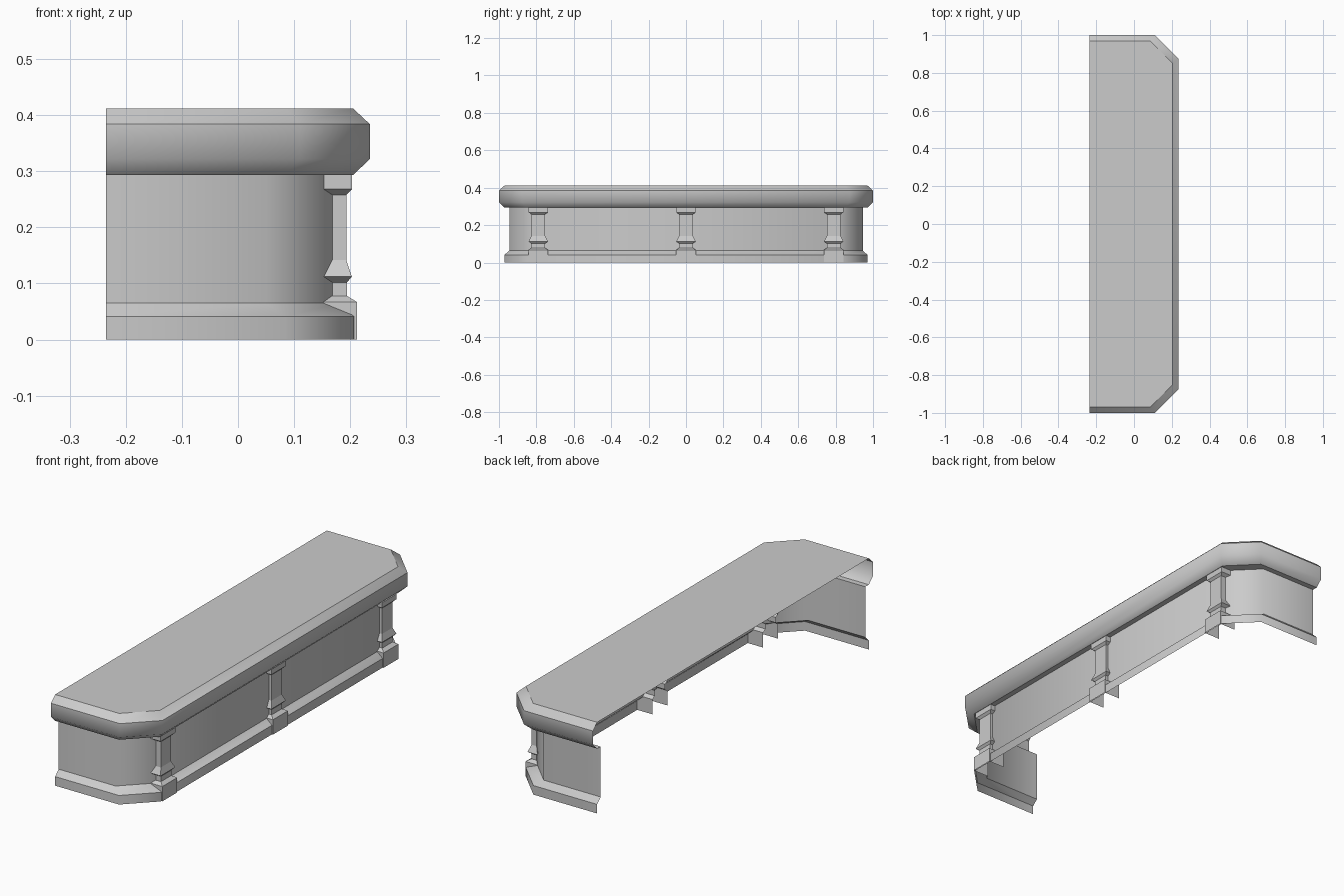
import bpy, bmesh

if "Cube" in bpy.data.objects:
    bpy.data.objects.remove(bpy.data.objects["Cube"])

BACK = -0.235


def outline(front, end, corner):
    # open-backed plan with 45 degree corners; corner = x + |y| along the chamfer
    half = [(BACK, -end), (corner - end, -end), (front, front - corner)]
    return half + [(x, -y) for x, y in reversed(half)]


def skin(name, levels, sharp=(), cap=False, smooth=True, offset=0):
    # levels: list of (plan points, z) from bottom to top
    bm = bmesh.new()
    rings = [[bm.verts.new((x, y + offset, z)) for x, y in pts] for pts, z in levels]
    for lo, hi in zip(rings, rings[1:]):
        for i in range(len(lo) - 1):
            f = bm.faces.new((lo[i], lo[i + 1], hi[i + 1], hi[i]))
            f.smooth = smooth
    if cap:
        bm.faces.new(rings[-1])
    for k in sharp:
        for a, b in zip(rings[k], rings[k][1:]):
            bm.edges.get((a, b)).smooth = False
    me = bpy.data.meshes.new(name)
    bm.to_mesh(me)
    bm.free()
    ob = bpy.data.objects.new(name, me)
    bpy.context.collection.objects.link(ob)
    return ob


wall = outline(0.18, 0.945, 0.995)
inner = outline(0.205, 0.97, 1.055)
outer = outline(0.235, 1.0, 1.11)
foot = outline(0.207, 0.97, 1.054)

# counter top with bevelled rim and underside lip
skin("counter_top", [(wall, 0.293), (inner, 0.293), (outer, 0.322),
                     (outer, 0.384), (inner, 0.412)], sharp=(1, 3, 4), cap=True)
# recessed wall panel
skin("wall_panel", [(wall, 0.065), (wall, 0.293)])
# skirting with sloped top
skin("base_skirting", [(foot, 0), (foot, 0.041), (wall, 0.065)], sharp=(1,))

# pilasters: (front x, half width, z)
profile = [(0.212, 0.053, 0), (0.212, 0.053, 0.067), (0.194, 0.037, 0.078),
           (0.194, 0.037, 0.102), (0.203, 0.052, 0.112), (0.193, 0.037, 0.142),
           (0.193, 0.037, 0.258), (0.203, 0.052, 0.268), (0.203, 0.052, 0.293)]
levels = [([(0.13, -w), (x, -w), (x, w), (0.13, w)], z) for x, w, z in profile]
for name, y in (("left", -0.79), ("middle", 0), ("right", 0.79)):
    skin(name + "_pilaster", levels, smooth=False, offset=y)
